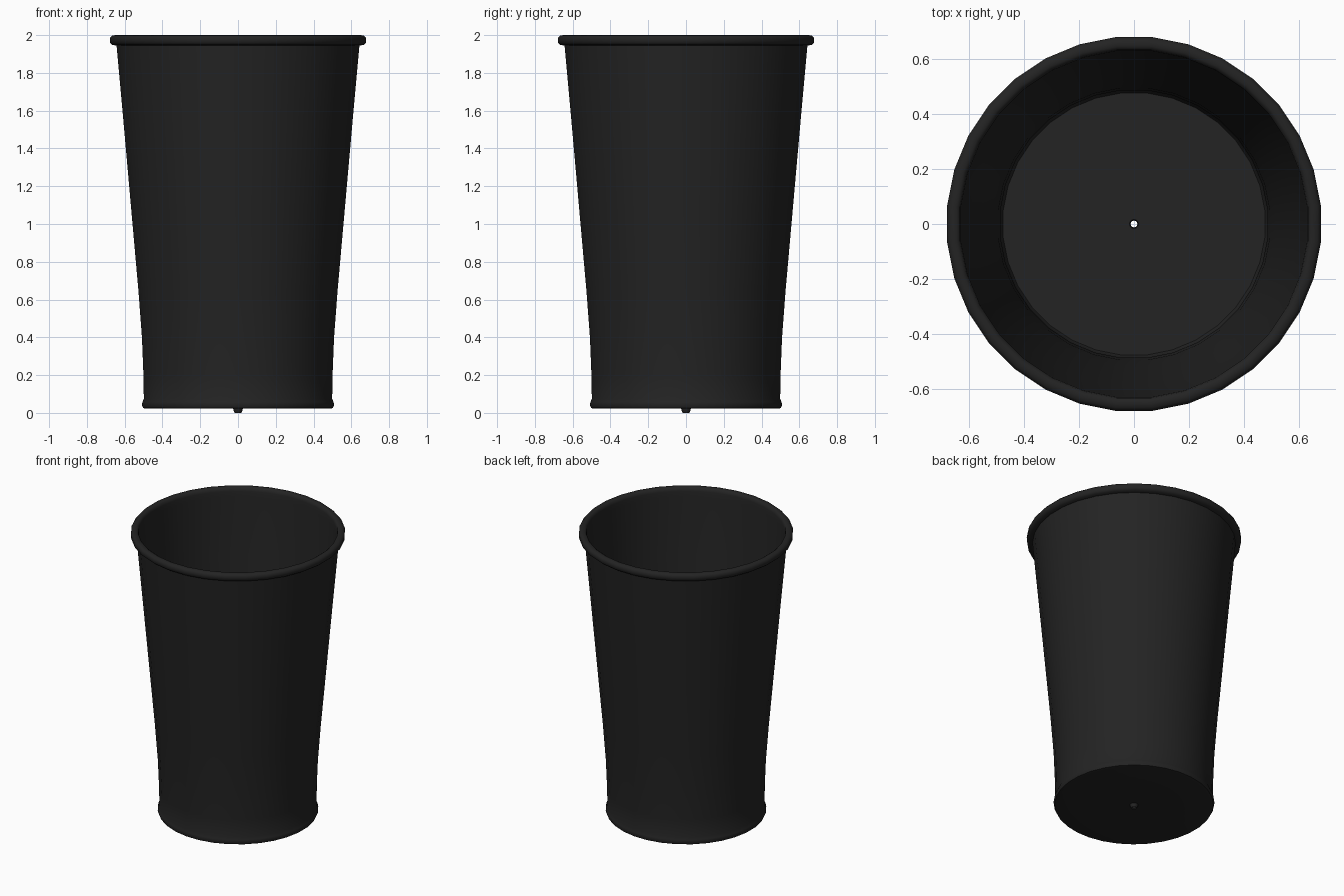
import bpy, bmesh, math

if "Cube" in bpy.data.objects:
    bpy.data.objects.remove(bpy.data.objects["Cube"])

SIDES = 32

# The single dark colour
black = bpy.data.materials.new("matte_black")
black.diffuse_color = (0.017, 0.017, 0.017, 1)
black.use_nodes = True
black.node_tree.nodes["Principled BSDF"].inputs["Base Color"].default_value = black.diffuse_color


def lathe(name, profile):
    """Spin a closed (radius, height) outline around z."""
    bm = bmesh.new()
    rings = []
    for i in range(SIDES):
        a = 2 * math.pi * (i + 0.5) / SIDES
        rings.append([bm.verts.new((r * math.cos(a), r * math.sin(a), z)) for r, z in profile])
    n = len(profile)
    for i in range(SIDES):
        p, q = rings[i], rings[(i + 1) % SIDES]
        for j in range(n):
            k = (j + 1) % n
            bm.faces.new((p[j], q[j], q[k], p[k]))
    bmesh.ops.recalc_face_normals(bm, faces=bm.faces)
    mesh = bpy.data.meshes.new(name)
    bm.to_mesh(mesh)
    bm.free()
    mesh.materials.append(black)
    obj = bpy.data.objects.new(name, mesh)
    bpy.context.collection.objects.link(obj)
    bpy.ops.object.select_all(action='DESELECT')
    obj.select_set(True)
    bpy.context.view_layer.objects.active = obj
    bpy.ops.object.shade_smooth_by_angle(angle=math.radians(50))
    return obj


# Thin-walled cup: underside nub, base bead, tapered wall, rolled rim, inside, floor
lathe("cup", [
    (0.012, 0.005), (0.018, 0.0), (0.024, 0.012), (0.026, 0.024),
    (0.25, 0.024), (0.49, 0.022), (0.505, 0.026), (0.512, 0.042), (0.508, 0.058),
    (0.501, 0.075), (0.503, 0.2), (0.511, 0.4), (0.53, 0.65), (0.57, 1.1),
    (0.61, 1.55), (0.646, 1.945),
    (0.668, 1.948), (0.681, 1.96), (0.682, 1.985), (0.67, 1.998),
    (0.648, 2.0), (0.636, 1.992), (0.632, 1.975), (0.63, 1.94),
    (0.595, 1.55), (0.555, 1.1), (0.515, 0.65), (0.496, 0.4),
    (0.488, 0.2), (0.487, 0.06), (0.478, 0.042), (0.25, 0.04), (0.016, 0.038),
])
